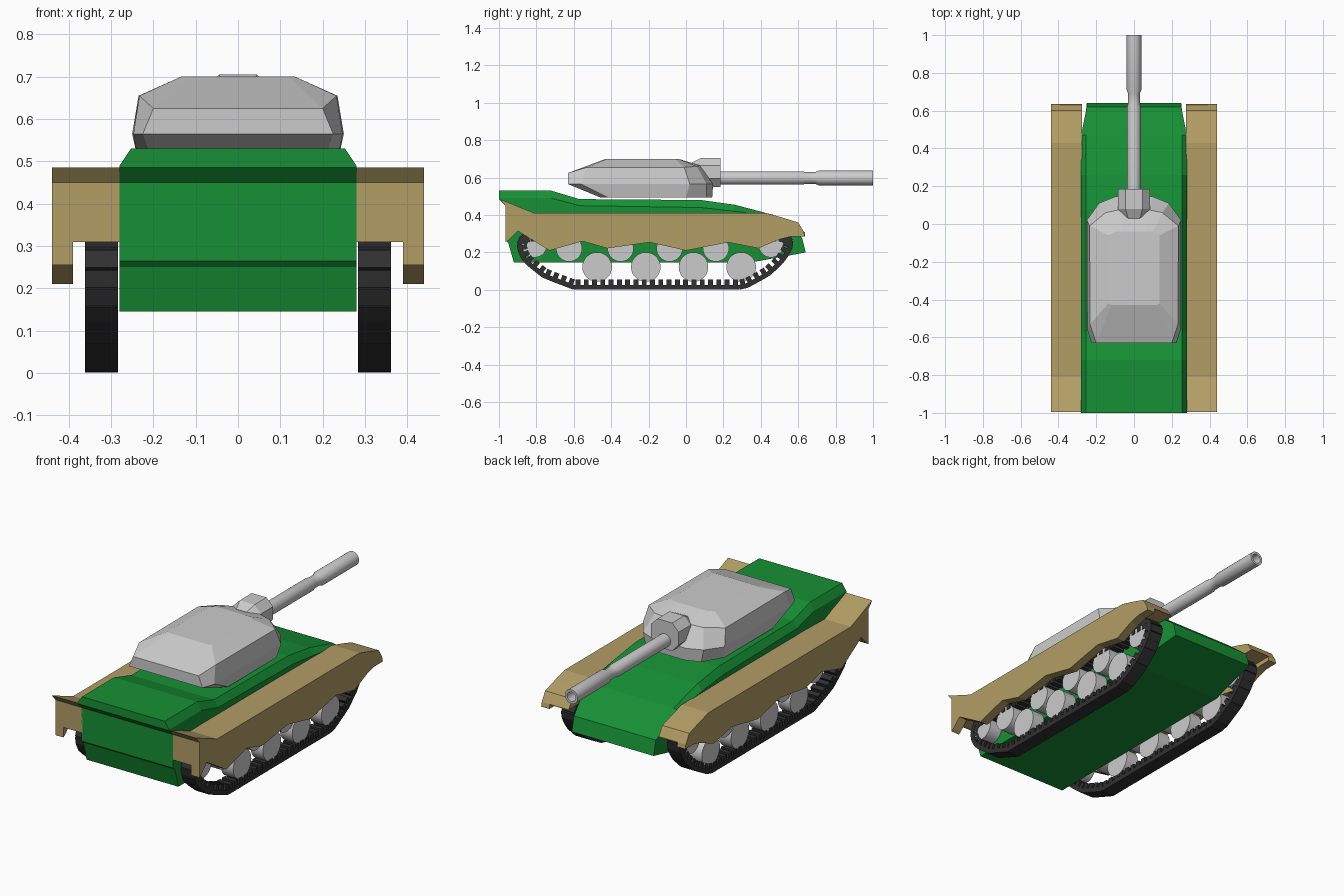
import bpy, bmesh, math
from mathutils import Matrix, Vector

if "Cube" in bpy.data.objects:
    bpy.data.objects.remove(bpy.data.objects["Cube"])


def material(name, rgb):
    m = bpy.data.materials.new(name)
    m.diffuse_color = (*rgb, 1)
    m.use_nodes = True
    m.node_tree.nodes["Principled BSDF"].inputs["Base Color"].default_value = m.diffuse_color
    return m


GREEN = material("green", (0.008, 0.28, 0.035))
TAN = material("tan", (0.45, 0.34, 0.13))
BLACK = material("black", (0.03, 0.03, 0.03))


def finish(name, bm, mat=None, mirror=False, smooth=None):
    bmesh.ops.remove_doubles(bm, verts=bm.verts, dist=0.0005)
    bmesh.ops.recalc_face_normals(bm, faces=bm.faces)
    me = bpy.data.meshes.new(name)
    bm.to_mesh(me)
    bm.free()
    ob = bpy.data.objects.new(name, me)
    bpy.context.collection.objects.link(ob)
    if mat:
        me.materials.append(mat)
    if mirror:
        ob.modifiers.new("mirror", 'MIRROR').use_mirror_merge = False
    if smooth:
        bpy.ops.object.select_all(action='DESELECT')
        ob.select_set(True)
        bpy.context.view_layer.objects.active = ob
        bpy.ops.object.shade_smooth_by_angle(angle=math.radians(smooth))
    return ob


def loft(rings):
    """Bridge closed rings of equal point count and cap both ends."""
    bm = bmesh.new()
    vs = [[bm.verts.new(p) for p in r] for r in rings]
    n = len(rings[0])
    for a, b in zip(vs, vs[1:]):
        for i in range(n):
            j = (i + 1) % n
            bm.faces.new((a[i], a[j], b[j], b[i]))
    bm.faces.new(vs[0])
    bm.faces.new(vs[-1])
    return bm


# Hull: side profile (y, z at side, z on deck, half width)
hull = [(-.92, .145, .145, .28), (-.95, .25, .25, .28), (-.965, .265, .265, .28),
        (-.965, .45, .45, .28), (-1, .485, .485, .28), (-1, .49, .53, .28),
        (-.72, .49, .53, .28), (-.57, .45, .485, .28), (.08, .44, .48, .28),
        (.26, .42, .455, .28), (.47, .393, .40, .28), (.62, .28, .28, .25),
        (.64, .20, .20, .25), (.34, .145, .145, .28)]
rings = []
for s, inner in ((-1, 0), (-1, 1), (1, 1), (1, 0)):
    rings.append([(s * (w - .027 * inner), y, zi if inner else zo)
                  for y, zo, zi, w in hull])
finish("hull", loft(rings), GREEN)

# Fenders with wavy side skirts
skirt = [(-.965, .205), (-.965, .45), (-.995, .485), (-.81, .41), (.43, .41), (.52, .385),
         (.60, .36), (.63, .31), (.635, .286), (.56, .285), (.50, .27), (.388, .222),
         (.227, .254), (0, .21), (-.195, .254), (-.42, .222), (-.553, .26),
         (-.73, .21), (-.90, .315), (-.965, .255)]
skirt[0] = (-.965, .255)
skirt[-1] = (-.95, .265)
rings = []
for x, low in ((.275, .31), (.39, .31), (.39, 0), (.44, 0)):
    rings.append([(x, y, max(z, low)) for y, z in skirt])
finish("fender", loft(rings), TAN, mirror=True)

# Tracks: links and inner teeth set along a closed path
path = [Vector(p) for p in
        ((-.6, .014), (.31, .014), (.44, .085), (.52, .16), (.57, .25), (.53, .298),
         (-.87, .298), (-.898, .23), (-.86, .155), (-.76, .075))]
segs = list(zip(path, path[1:] + path[:1]))
total = sum((b - a).length for a, b in segs)
N = 72
pitch = total / N


def along(d):
    d %= total
    for a, b in segs:
        l = (b - a).length
        if d <= l:
            return a.lerp(b, d / l)
        d -= l
    return path[0]


bm = bmesh.new()
for i in range(N):
    a, b = along(i * pitch), along((i + 1) * pitch)
    mid, t = (a + b) / 2, b - a
    base = Matrix.Translation((.323, mid.x, mid.y)) @ Matrix.Rotation(math.atan2(t.y, t.x), 4, 'X')
    for w, length, h, up in ((.078, t.length * 1.02, .026, 0), (.076, .026, .028, .026)):
        bmesh.ops.create_cube(bm, size=1, matrix=base @ Matrix.Translation((0, 0, up))
                              @ Matrix.Diagonal((w, length, h, 1)))
me_doubles_safe = bm
finish("track", me_doubles_safe, BLACK, mirror=True)


# Road wheels, return rollers and end wheels
def wheel(name, y, z, r):
    bm = bmesh.new()
    bmesh.ops.create_cone(bm, cap_ends=True, segments=28, radius1=r, radius2=r, depth=.075,
                          matrix=Matrix.Translation((.321, y, z)) @ Matrix.Rotation(math.pi / 2, 4, 'Y'))
    finish(name, bm, mirror=True, smooth=30)


for i, y in enumerate((-.475, -.215, .04, .295)):
    wheel(f"road_wheel_{i + 1}", y, .122, .079)
for i, y in enumerate((-.625, -.35, -.088, .16)):
    wheel(f"return_roller_{i + 1}", y, .221, .07)
wheel("rear_wheel", -.81, .24, .067)
wheel("front_wheel", .455, .24, .067)

# Turret: half outlines from back to front, stacked upward
half = [
    [(.20, -.46, .495), (.235, -.42, .495), (.235, 0, .495), (.17, .11, .495), (.09, .14, .495)],
    [(.225, -.63, .565), (.247, -.56, .565), (.25, .02, .565), (.185, .11, .565), (.10, .145, .565)],
    [(.20, -.63, .625), (.233, -.53, .655), (.235, -.01, .655), (.15, .06, .66), (.08, .075, .665)],
    [(.12, -.43, .70), (.135, -.42, .70), (.135, -.06, .70), (.10, -.04, .70), (.06, -.04, .70)],
]
finish("turret", loft([h + [(-x, y, z) for x, y, z in reversed(h)] for h in half]))

# Gun mantlet: eight-sided block tapering into the turret
octagon = [(.045, .705), (.085, .665), (.085, .595), (.045, .55),
           (-.045, .55), (-.085, .595), (-.085, .665), (-.045, .705)]
finish("mantlet", loft([[(x * k, y, .62 + (z - .62) * k) for x, z in octagon]
                        for y, k in ((.03, .7), (.08, 1), (.185, 1))]))

# Gun barrel: turned profile (y, radius) with hollow muzzle
S = 24
barrel = [(.1, .036), (.62, .036), (.64, .031), (.69, .031), (.71, .039),
          (1, .039), (1, .026), (.92, .026)]
finish("gun_barrel", loft([[(r * math.cos(k * math.tau / S), y, .598 + r * math.sin(k * math.tau / S))
                            for k in range(S)] for y, r in barrel]), smooth=30)
